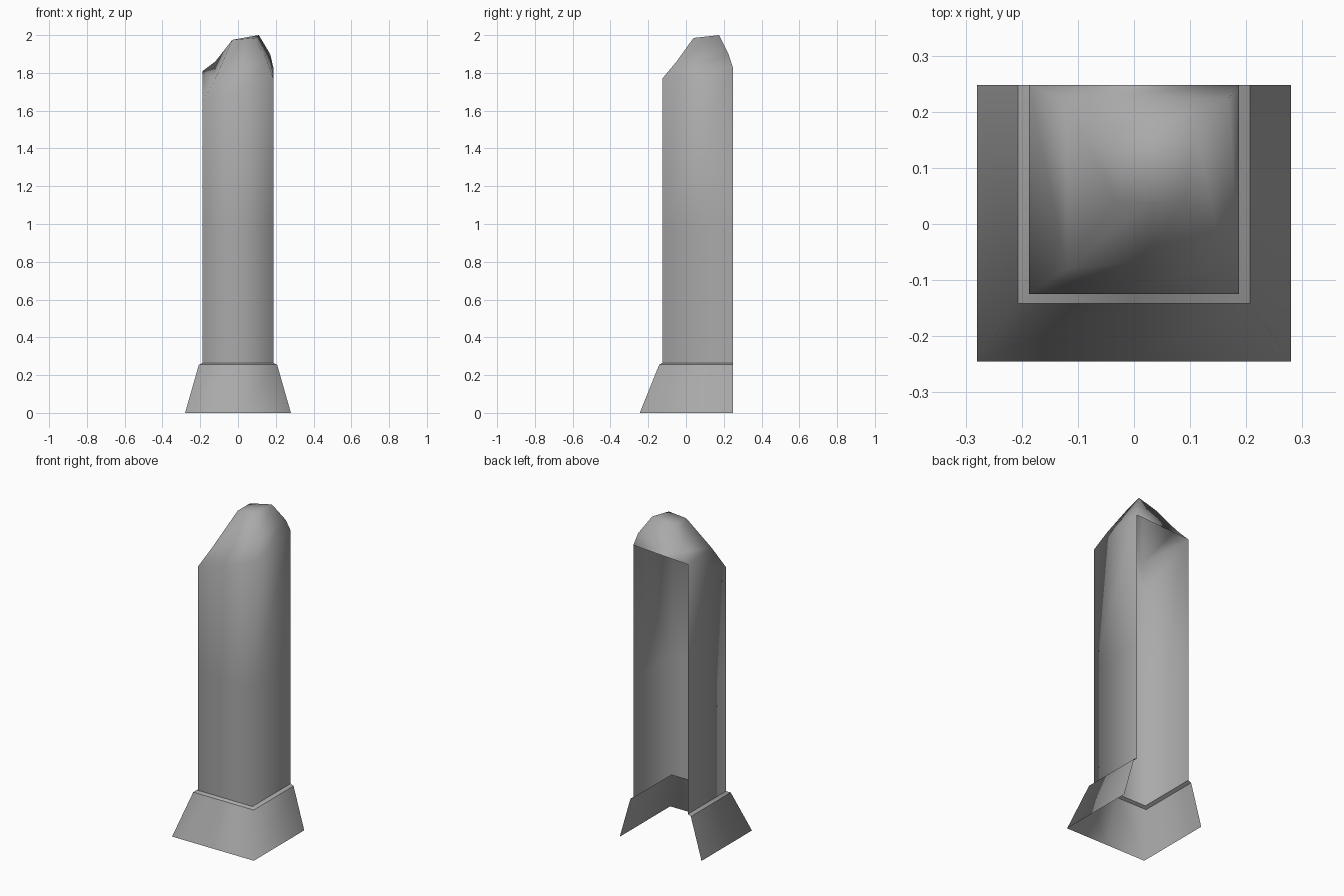
import bpy, bmesh

cube = bpy.data.objects.get("Cube")
if cube:
    bpy.data.objects.remove(cube)

stone = bpy.data.materials.new("grey stone")
stone.use_nodes = True
grey = (0.4, 0.4, 0.4, 1)
stone.diffuse_color = grey
stone.node_tree.nodes["Principled BSDF"].inputs["Base Color"].default_value = grey

BACK = 0.248


def u_ring(half_width, front, z):
    """Three-sided ring, open at the back, with a middle point on the front."""
    return [(-half_width, BACK, z), (-half_width, front, z), (0, front, z),
            (half_width, front, z), (half_width, BACK, z)]


def with_middle(back_r, front_r, front_l, back_l):
    """Ring from four corners, adding the middle of the front edge."""
    mid = tuple((a + b) / 2 for a, b in zip(front_r, front_l))
    return [back_r, front_r, mid, front_l, back_l]


def loft(name, rings, closed_from=None, sharp=False):
    """Skin the rings; from ring closed_from on, also skin the back and cap the top."""
    bm = bmesh.new()
    rows = [[bm.verts.new(p) for p in ring] for ring in rings]
    for r, (low, high) in enumerate(zip(rows, rows[1:])):
        n = len(low)
        closed = closed_from is not None and r >= closed_from
        for i in range(n if closed else n - 1):
            j = (i + 1) % n
            bm.faces.new((low[i], low[j], high[j], high[i]))
    if closed_from is not None:
        bm.faces.new(rows[-1])
    for f in bm.faces:
        f.smooth = True
    if sharp:
        # Keep the crease between the skirt and its lip
        for a, b in zip(rows[1], rows[1][1:]):
            bm.edges.get((a, b)).smooth = False
    mesh = bpy.data.meshes.new(name)
    bm.to_mesh(mesh)
    bm.free()
    mesh.materials.append(stone)
    obj = bpy.data.objects.new(name, mesh)
    bpy.context.collection.objects.link(obj)
    return obj


# Flared foot with a narrow sloping lip
loft("flared_base", [u_ring(0.28, -0.245, 0), u_ring(0.207, -0.142, 0.255),
                     u_ring(0.187, -0.125, 0.265)], sharp=True)

# Hollow shaft, open at the back, rising into a broken, slanted crown
W, F = 0.187, -0.125
shaft_top = with_middle((-W, BACK, 1.81), (-W, F, 1.65), (W, F, 1.77), (W, BACK, 1.83))
shoulder = with_middle((-0.12, 0.22, 1.86), (-0.12, -0.08, 1.77),
                       (0.155, -0.05, 1.86), (0.17, 0.225, 1.9))
peak = with_middle((-0.03, 0.16, 1.975), (-0.03, 0.04, 1.975),
                   (0.09, 0.04, 1.985), (0.11, 0.175, 2.0))
loft("broken_shaft", [u_ring(W, F, 0.265), u_ring(W, F, 1.0),
                      shaft_top, shoulder, peak], closed_from=2)
